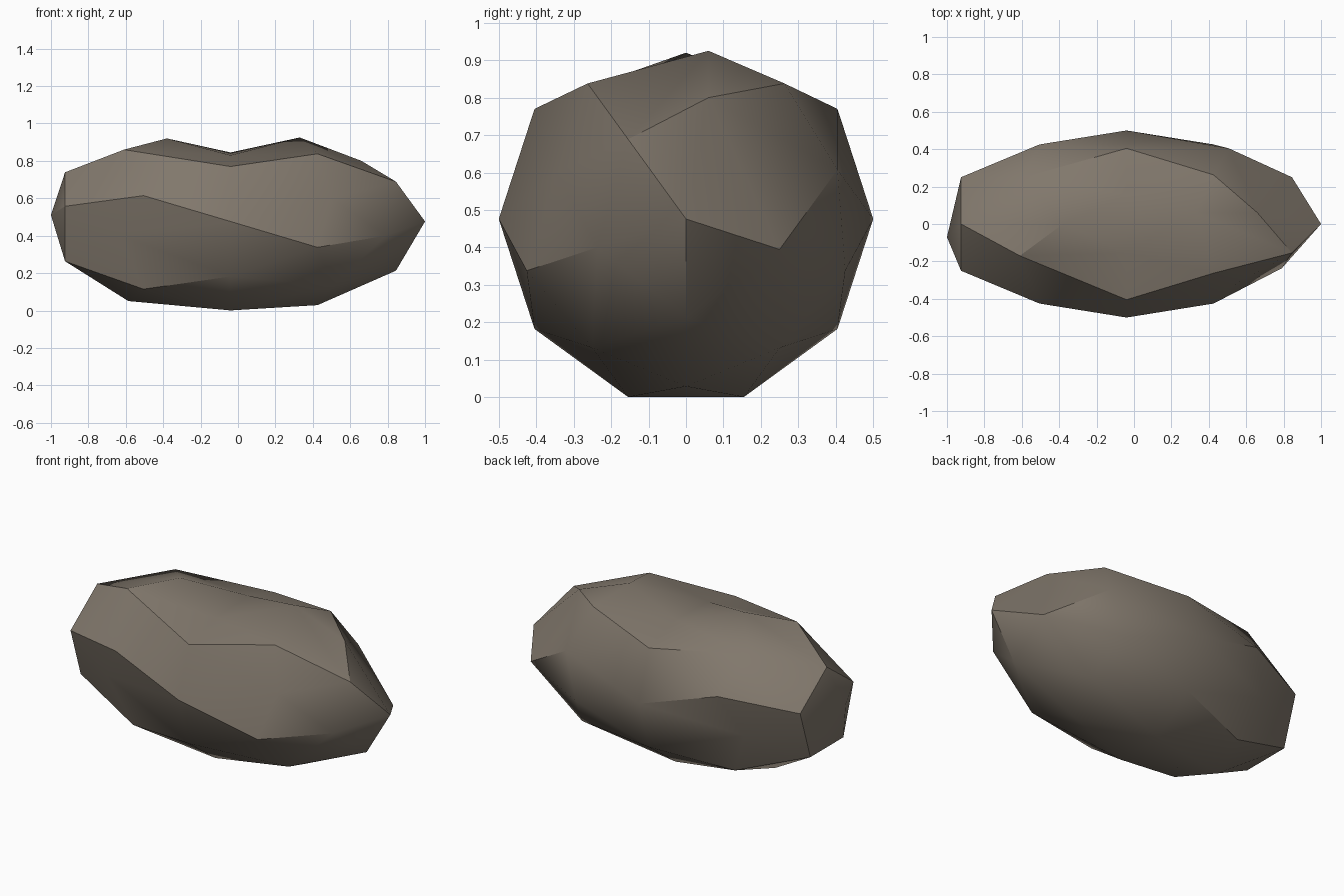
import bpy
import bmesh
import math
from mathutils import Matrix, Vector

cube = bpy.data.objects.get("Cube")
if cube:
    bpy.data.objects.remove(cube, do_unlink=True)

HALF_LENGTH, RADIUS = 1.04, 0.5
CENTRE = Vector((-0.04, 0, 0.476))

# Stone colour
stone = bpy.data.materials.new("warm_grey_stone")
stone.use_nodes = True
colour = (0.22, 0.187, 0.15, 1)
stone.diffuse_color = colour
shader = stone.node_tree.nodes["Principled BSDF"]
shader.inputs["Base Color"].default_value = colour
shader.inputs["Roughness"].default_value = 0.9

# Long boulder: an icosphere with its poles along x
bm = bmesh.new()
bmesh.ops.create_icosphere(bm, subdivisions=2, radius=1)
spin = Matrix.Rotation(math.radians(54), 3, 'Z')
for v in bm.verts:
    p = spin @ v.co
    v.co = Vector((p.z * HALF_LENGTH, p.x * RADIUS, p.y * RADIUS)) + CENTRE


def push(axial, angle, target):
    """Move the vertex nearest an axial height and angle to a new place."""
    r = math.sqrt(1 - axial * axial) * RADIUS
    a = math.radians(angle)
    start = CENTRE + Vector((axial * HALF_LENGTH, r * math.cos(a), r * math.sin(a)))
    vert = min(bm.verts, key=lambda v: (v.co - start).length)
    vert.co = target


# Order: axial height, angle round the length, new position
chips = [
    (-1, 0, (-1.0, -0.07, 0.51)),          # blunt right end
    (-0.526, 198, (-0.63, -0.33, 0.40)),   # hollow at the right front
    (-0.526, 342, (-0.62, 0.34, 0.38)),    # hollow at the right back
    (-0.526, 126, (-0.61, -0.17, 0.86)),   # shoulder at the right
    (-0.447, 90, (-0.38, 0.0, 0.92)),      # right crest
    (0, 72, (-0.04, 0.155, 0.845)),        # saddle between the crests
    (0, 108, (-0.04, -0.155, 0.83)),
    (0.526, 90, (0.33, 0.06, 0.925)),      # left crest
    (0.851, 54, (0.66, 0.06, 0.80)),       # flat on the left end
    (0.526, 162, (0.50, -0.345, 0.60)),    # flat front facet
    (0.851, 198, (0.79, -0.237, 0.40)),    # chip near the left tip
]
for chip in chips:
    push(*chip)

bmesh.ops.recalc_face_normals(bm, faces=bm.faces)
mesh = bpy.data.meshes.new("boulder")
bm.to_mesh(mesh)
bm.free()
mesh.materials.append(stone)
boulder = bpy.data.objects.new("boulder", mesh)
bpy.context.collection.objects.link(boulder)

# Smooth weathered shading with crisp broken edges
bpy.ops.object.select_all(action='DESELECT')
boulder.select_set(True)
bpy.context.view_layer.objects.active = boulder
bpy.ops.object.shade_smooth_by_angle(angle=math.radians(30))
